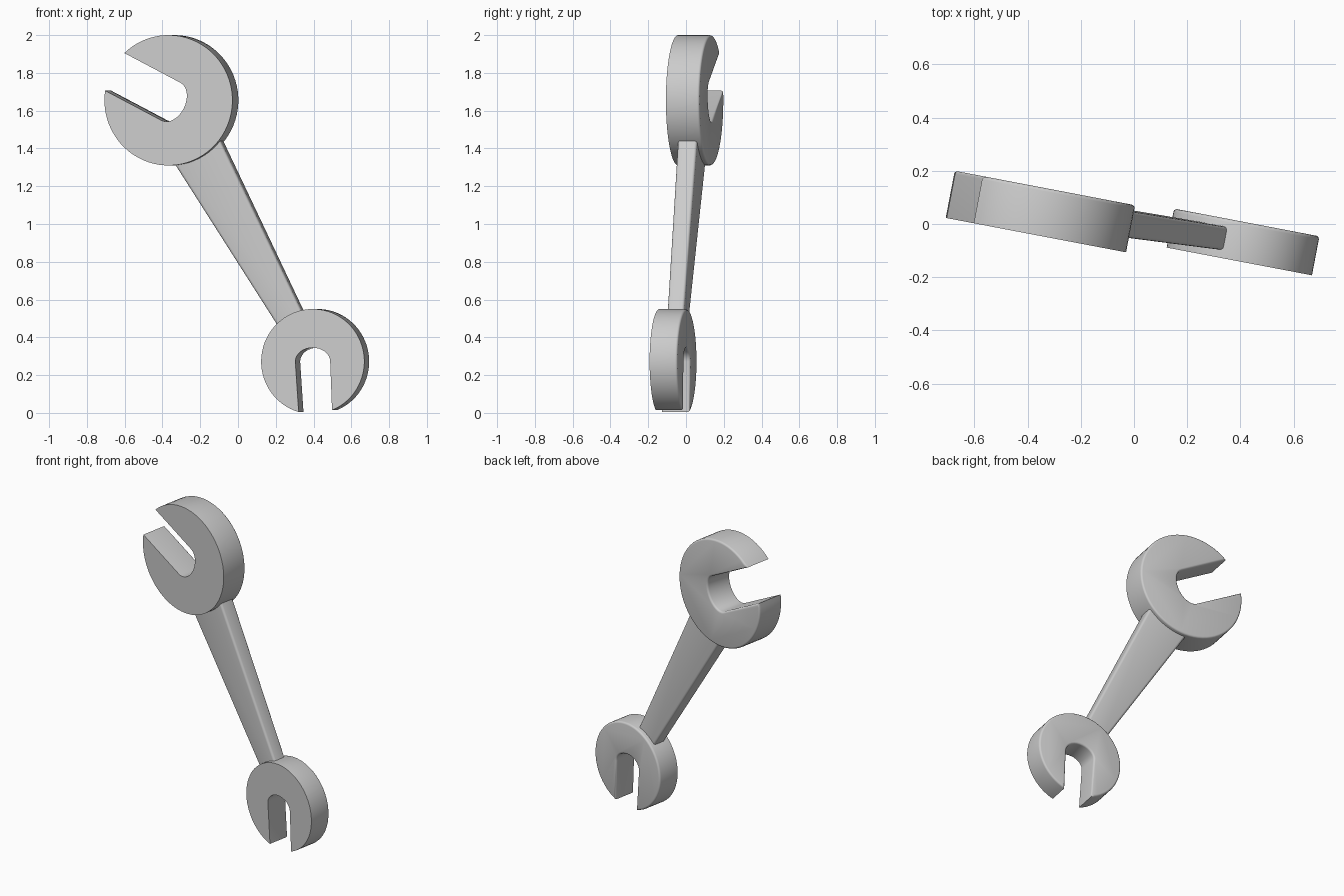
import bpy, bmesh, math
from mathutils import Vector

if "Cube" in bpy.data.objects:
    bpy.data.objects.remove(bpy.data.objects["Cube"])

TURN = math.radians(-10.8)   # whole spanner is turned about z


def finish(bm, name, angle):
    bmesh.ops.recalc_face_normals(bm, faces=bm.faces[:])
    me = bpy.data.meshes.new(name)
    bm.to_mesh(me)
    bm.free()
    ob = bpy.data.objects.new(name, me)
    bpy.context.collection.objects.link(ob)
    ob.rotation_euler.z = TURN
    bpy.ops.object.select_all(action='DESELECT')
    ob.select_set(True)
    bpy.context.view_layer.objects.active = ob
    bpy.ops.object.shade_smooth_by_angle(angle=math.radians(angle))
    return ob


def jaw(name, centre, radius, opening, half, lo, hi, start, depth, front, back):
    """Round head with a slot: the slot runs along 'opening' with a rounded end."""
    d = Vector(opening).normalized()
    p = Vector((-d.y, d.x))
    a0, a1 = math.asin(hi / radius), 2 * math.pi - math.asin(lo / radius)
    n = 64
    pts = [(radius * math.cos(a0 + (a1 - a0) * i / n),
            radius * math.sin(a0 + (a1 - a0) * i / n)) for i in range(n + 1)]
    m = 16
    pts += [(start - depth * math.sin(math.pi * i / m),
             -half * math.cos(math.pi * i / m)) for i in range(m + 1)]
    bm = bmesh.new()
    vs = []
    for a, b in pts:
        q = d * a + p * b + Vector(centre)
        vs.append(bm.verts.new((q.x, front, q.y)))
    face = bm.faces.new(vs)
    ext = bmesh.ops.extrude_face_region(bm, geom=[face], use_keep_orig=True)
    moved = [g for g in ext['geom'] if isinstance(g, bmesh.types.BMVert)]
    bmesh.ops.translate(bm, vec=(0, back - front, 0), verts=moved)
    # soft rim on the back face only
    rim = [e for e in bm.edges if all(abs(v.co.y - back) < 1e-6 for v in e.verts)]
    bmesh.ops.bevel(bm, geom=rim, offset=0.012, segments=3, profile=0.5, affect='EDGES')
    return finish(bm, name, 40)


# heads
jaw("large_jaw", (-0.354, 1.655), 0.345, (-0.891, 0.453), 0.112, 0.115, 0.109,
    -0.016, 0.077, -0.110, 0.070)
jaw("small_jaw", (0.415, 0.272), 0.278, (0, -1), 0.094, 0.076, 0.104,
    0.0, 0.073, -0.064, 0.085)

# tapered handle with rounded long edges
ends = [((-0.365, 1.37), (-0.109, 1.49), -0.062, 0.042),
        ((0.245, 0.42), (0.371, 0.49), -0.033, 0.055)]
bm = bmesh.new()
rings = []
for left, right, f, b in ends:
    rings.append([bm.verts.new((u, v, z)) for (u, z), v in
                  ((left, f), (right, f), (right, b), (left, b))])
long_edges = []
for i in range(4):
    j = (i + 1) % 4
    bm.faces.new((rings[0][i], rings[0][j], rings[1][j], rings[1][i]))
bm.faces.new(rings[0])
bm.faces.new(rings[1][::-1])
long_edges = [bm.edges.get((rings[0][i], rings[1][i])) for i in range(4)]
bmesh.ops.bevel(bm, geom=long_edges, offset=0.014, segments=3, profile=0.5, affect='EDGES')
finish(bm, "handle", 50)
